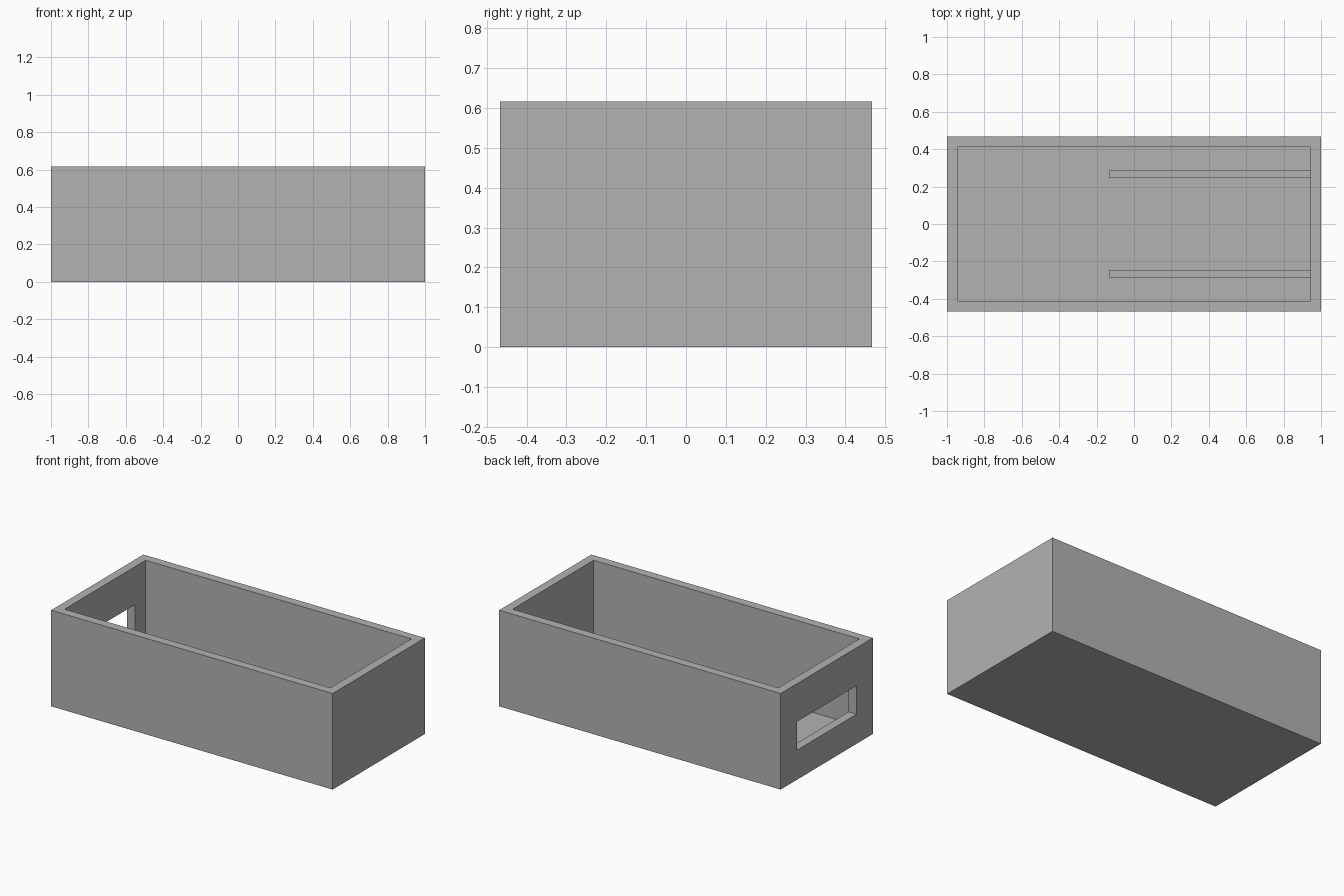
import bpy
import bmesh
from mathutils import Vector

default = bpy.data.objects.get("Cube")
if default:
    bpy.data.objects.remove(default, do_unlink=True)

LENGTH, WIDTH, HEIGHT = 2.0, 0.935, 0.617
WALL = 0.056

grey = bpy.data.materials.new("plain grey")
grey.use_nodes = True
colour = (0.45, 0.45, 0.45, 1.0)
grey.diffuse_color = colour
grey.node_tree.nodes["Principled BSDF"].inputs["Base Color"].default_value = colour


def box(name, low, high):
    """Axis-aligned box between two corners."""
    low, high = Vector(low), Vector(high)
    bm = bmesh.new()
    bmesh.ops.create_cube(bm, size=1.0)
    bmesh.ops.scale(bm, vec=high - low, verts=bm.verts)
    bmesh.ops.translate(bm, vec=(low + high) / 2, verts=bm.verts)
    mesh = bpy.data.meshes.new(name)
    bm.to_mesh(mesh)
    bm.free()
    mesh.materials.append(grey)
    obj = bpy.data.objects.new(name, mesh)
    bpy.context.collection.objects.link(obj)
    return obj


def cut(target, cutter):
    """Subtract the cutter from the target and discard it."""
    cutter.hide_render = True
    mod = target.modifiers.new("cut", "BOOLEAN")
    mod.operation = "DIFFERENCE"
    mod.solver = "EXACT"
    mod.object = cutter
    bpy.context.view_layer.objects.active = target
    bpy.ops.object.modifier_apply(modifier=mod.name)
    bpy.data.objects.remove(cutter, do_unlink=True)


# Open-topped tray
x, y = LENGTH / 2, WIDTH / 2
tray = box("tray", (-x, -y, 0), (x, y, HEIGHT))
cut(tray, box("cavity_cutter", (WALL - x, WALL - y, WALL),
              (x - WALL, y - WALL, HEIGHT + 0.1)))

# Rectangular opening in one end wall
cut(tray, box("opening_cutter", (-x - 0.1, -0.303, 0.19),
              (-x + WALL + 0.1, 0.303, 0.373)))

# Pair of support rails on the floor, running to the closed end
for side, name in ((-1, "front_rail"), (1, "back_rail")):
    y_mid = side * 0.267
    box(name, (-0.133, y_mid - 0.019, WALL), (x - WALL, y_mid + 0.019, 0.19))
